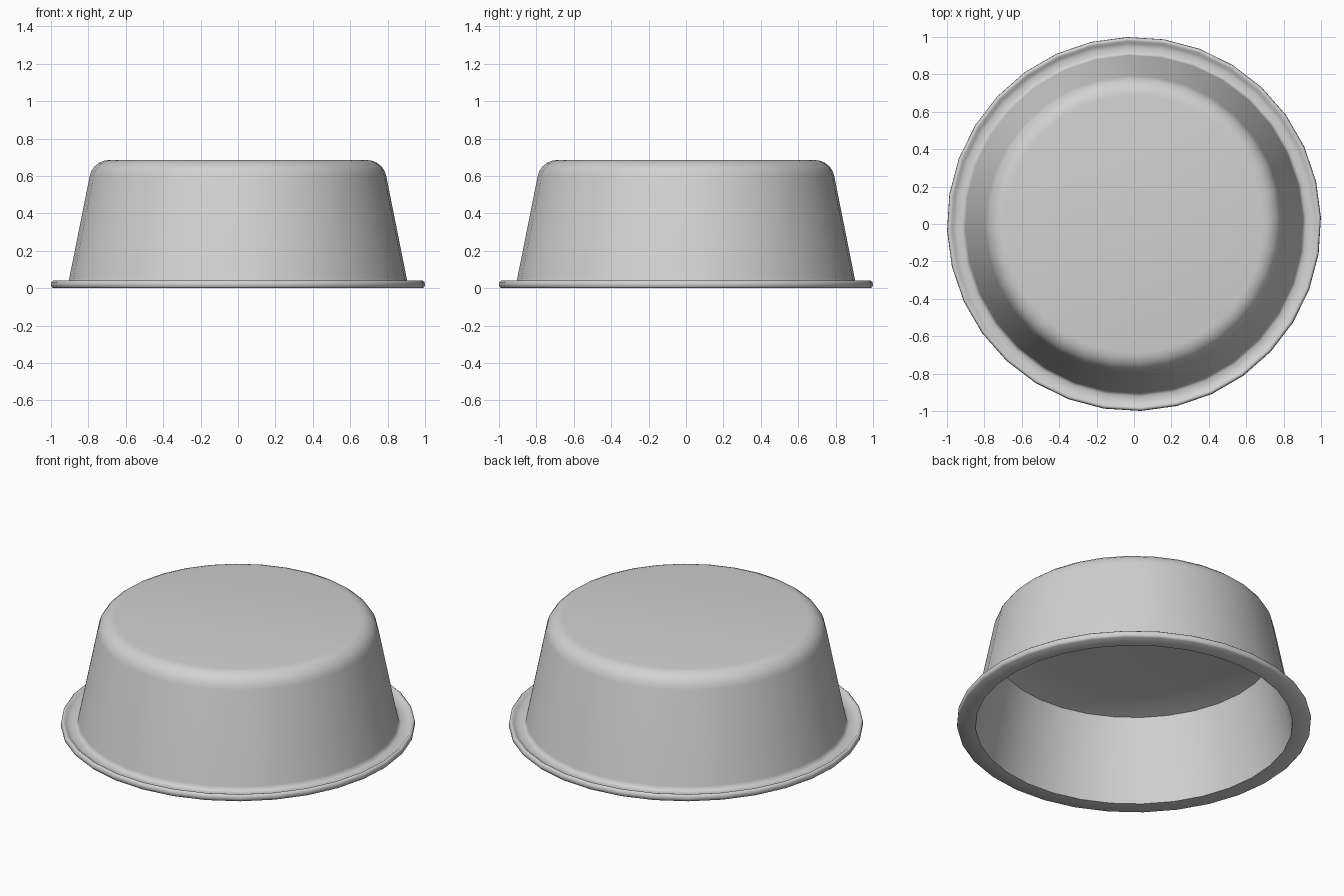
import bpy
import bmesh
from math import cos, sin, pi, radians

SIDES = 32
TURN = radians(2)

cube = bpy.data.objects.get("Cube")
if cube:
    bpy.data.objects.remove(cube, do_unlink=True)

# Plain grey finish
grey = bpy.data.materials.new("light grey")
grey.use_nodes = True
colour = (0.64, 0.64, 0.64, 1)
grey.diffuse_color = colour
grey.node_tree.nodes["Principled BSDF"].inputs["Base Color"].default_value = colour


def fillet(centre, radius, start, end, steps):
    """Points of an arc in the radius/height plane, angles in degrees."""
    angles = [radians(start + (end - start) * i / steps) for i in range(steps + 1)]
    return [(centre[0] + radius * cos(a), centre[1] + radius * sin(a)) for a in angles]


def lathe(name, profile):
    """Turn a profile around z and close both ends with a flat disc."""
    bm = bmesh.new()
    angles = [TURN + 2 * pi * i / SIDES for i in range(SIDES)]
    rings = [[bm.verts.new((r * cos(a), r * sin(a), z)) for a in angles]
             for r, z in profile]
    for low, high in zip(rings, rings[1:]):
        for i in range(SIDES):
            j = (i + 1) % SIDES
            bm.faces.new((low[i], low[j], high[j], high[i]))
    bm.faces.new(rings[0])
    bm.faces.new(rings[-1])
    bmesh.ops.recalc_face_normals(bm, faces=bm.faces)
    mesh = bpy.data.meshes.new(name)
    bm.to_mesh(mesh)
    bm.free()
    mesh.materials.append(grey)
    obj = bpy.data.objects.new(name, mesh)
    bpy.context.collection.objects.link(obj)
    bpy.context.view_layer.objects.active = obj
    obj.select_set(True)
    bpy.ops.object.shade_smooth_by_angle(angle=radians(50))
    obj.select_set(False)


# Upturned basin: shallow domed ceiling and inner wall, beaded rim, outer wall, rounded base
inside = [(0.4, 0.557), (0.55, 0.55), (0.68, 0.535), (0.795, 0.505), (0.895, 0)]
rim = [(0.99, 0), (0.998, 0.008), (1, 0.02), (0.998, 0.033), (0.99, 0.04),
       (0.98, 0.039), (0.968, 0.028), (0.95, 0.023), (0.922, 0.024)]
outside = [(0.909, 0.03), (0.903, 0.05)] + fillet((0.69, 0.58), 0.105, 11, 90, 5)
lathe("basin", inside + rim + outside)
